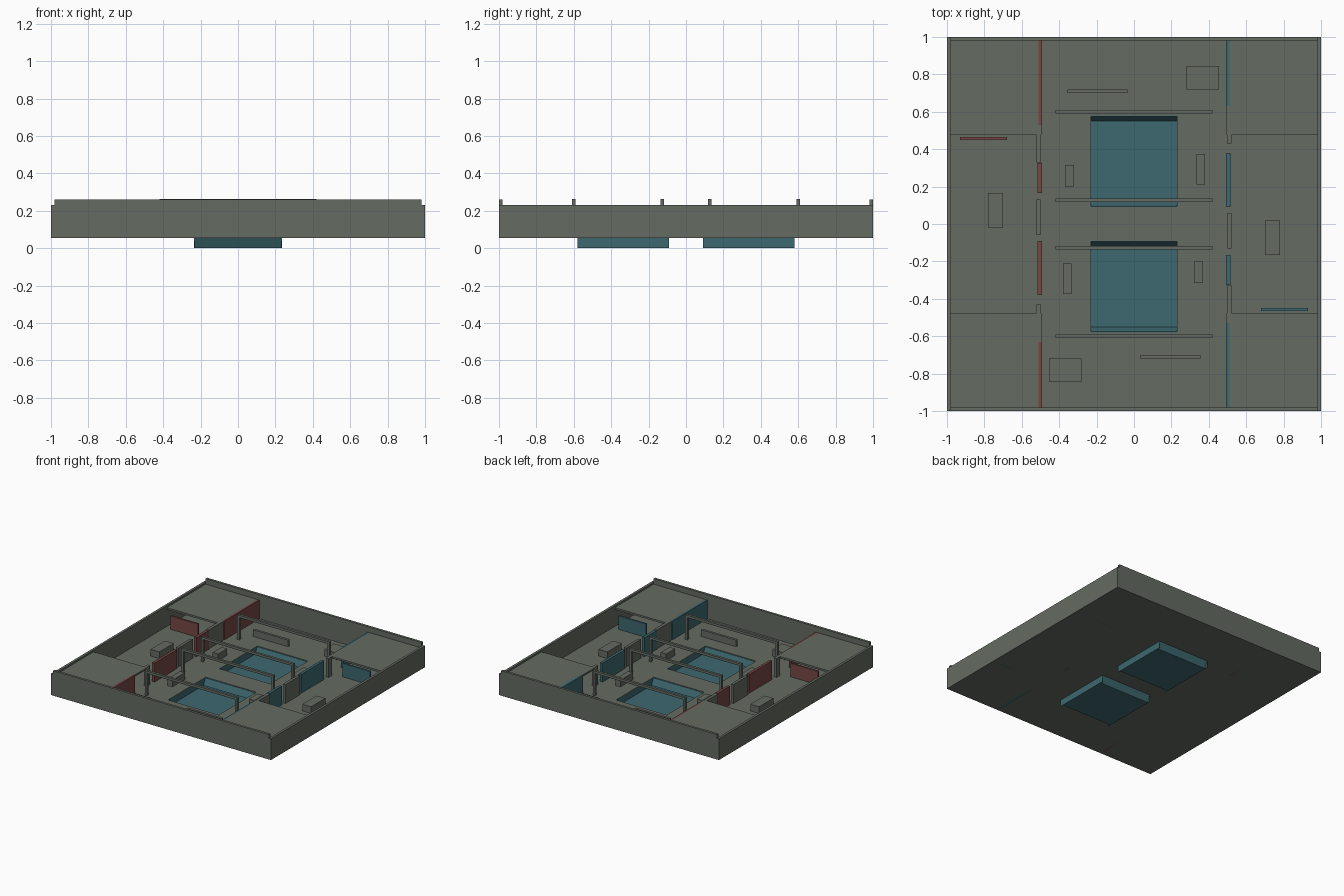
import bpy

cube = bpy.data.objects.get("Cube")
if cube:
    bpy.data.objects.remove(cube, do_unlink=True)


def material(name, colour):
    m = bpy.data.materials.new(name)
    m.use_nodes = True
    m.diffuse_color = (*colour, 1)
    m.node_tree.nodes["Principled BSDF"].inputs["Base Color"].default_value = (*colour, 1)
    return m


GREY = material("concrete grey", (0.128, 0.145, 0.122))
TEAL = material("teal", (0.046, 0.14, 0.16))
RED = material("dull red", (0.18, 0.064, 0.058))
SWAP = {GREY: GREY, TEAL: RED, RED: TEAL}

BASE, FLOOR, ROOF = 0.055, 0.06, 0.215


def prism(name, profile, x0, x1, mat):
    """Extrude a closed (y, z) profile along x."""
    n = len(profile)
    verts = [(x, y, z) for x in (x0, x1) for y, z in profile]
    faces = [tuple(reversed(range(n))), tuple(range(n, 2 * n))]
    faces += [(i, (i + 1) % n, n + (i + 1) % n, n + i) for i in range(n)]
    mesh = bpy.data.meshes.new(name)
    mesh.from_pydata(verts, [], faces)
    mesh.materials.append(mat)
    obj = bpy.data.objects.new(name, mesh)
    bpy.context.collection.objects.link(obj)
    return obj


def box(name, x0, x1, y0, y1, z0, z1, mat=GREY):
    return prism(name, [(y0, z0), (y1, z0), (y1, z1), (y0, z1)], x0, x1, mat)


def pair(name, x0, x1, y0, y1, z0, z1, mat=GREY):
    """A part and its half-turn copy, with the team colours exchanged."""
    box(name + "_a", x0, x1, y0, y1, z0, z1, mat)
    box(name + "_b", -x1, -x0, -y1, -y0, z0, z1, SWAP[mat])


# Floor strips around the two pool openings
PX, P0, P1 = 0.23, 0.09, 0.58
pair("floor_side", -0.98, -PX, -0.98, 0.98, BASE, FLOOR)
pair("floor_end", -PX, PX, P1, 0.98, BASE, FLOOR)
box("floor_middle", -PX, PX, -P0, P0, BASE, FLOOR)

# Outer walls
pair("side_wall", -1, -0.98, -1, 1, BASE, 0.23)
pair("end_wall", -0.98, 0.98, 0.98, 1, BASE, 0.26)

# Pools: a trough with sloping ends between upright side plates
for label, y0, y1 in (("front", -P1, -P0), ("back", P0, P1)):
    slope, t = 0.025, 0.004
    trough = [(y0, BASE), (y0 + slope, 0), (y1 - slope, 0), (y1, BASE),
              (y1 - t, BASE), (y1 - slope - t, t), (y0 + slope + t, t), (y0 + t, BASE)]
    prism(label + "_pool_trough", trough, -PX, PX, TEAL)
    for side, s in (("right", -1), ("left", 1)):
        a, b = sorted((s * PX, s * (PX + 0.004)))
        box(f"{label}_pool_{side}_plate", a, b, y0, y1, 0, BASE, TEAL)

# Frames over the pools
for i, y in enumerate((0.6, 0.127)):
    pair(f"frame_beam_{i}", -0.42, 0.42, y - 0.01, y + 0.01, 0.243, 0.263)
    for side, x in (("right", -0.41), ("left", 0.41)):
        pair(f"frame_post_{i}_{side}", x - 0.01, x + 0.01, y - 0.01, y + 0.01, FLOOR, 0.243)

# Corner room roofs
for label, s, tab in (("back", 1, 0.33), ("front", -1, -0.43)):
    y0, y1 = sorted((s * 0.475, s * 0.98))
    pair(label + "_roof", -0.98, -0.51, y0, y1, ROOF - 0.015, ROOF)
pair("roof_lip_long", -0.51, -0.495, 0.475, 0.53, ROOF - 0.015, ROOF)
pair("roof_lip_short", -0.51, -0.495, -0.63, -0.475, ROOF - 0.015, ROOF)

# Walls dividing the side rooms from the hall
pair("long_divider", -0.522, -0.497, 0.33, 0.52, FLOOR, ROOF)
pair("short_divider", -0.522, -0.497, -0.475, -0.43, FLOOR, ROOF)
pair("middle_divider", -0.522, -0.5, -0.06, 0.13, FLOOR, ROOF)

# Coloured panels along the dividing line
for i, (y0, y1) in enumerate(((0.53, 0.98), (0.165, 0.325), (-0.38, -0.09), (-0.98, -0.63))):
    pair(f"divider_panel_{i}", -0.515, -0.493, y0, y1, BASE, ROOF, RED)

# Coloured panels at the room entrances
pair("entrance_panel", -0.93, -0.68, 0.45, 0.465, BASE, 0.17, RED)
pair("inner_panel", -0.85, -0.6, -0.515, -0.5, BASE, 0.17, RED)

# Low blocks for cover
BLOCKS = {
    "room_block": (-0.78, -0.7, -0.02, 0.165),
    "pool_block_small": (-0.37, -0.32, 0.2, 0.315),
    "pool_block_long": (-0.38, -0.335, -0.375, -0.21),
    "corner_block": (-0.455, -0.28, -0.845, -0.72),
    "low_barrier": (-0.355, -0.035, 0.7, 0.72),
}
for name, (x0, x1, y0, y1) in BLOCKS.items():
    pair(name, x0, x1, y0, y1, FLOOR, 0.115)
